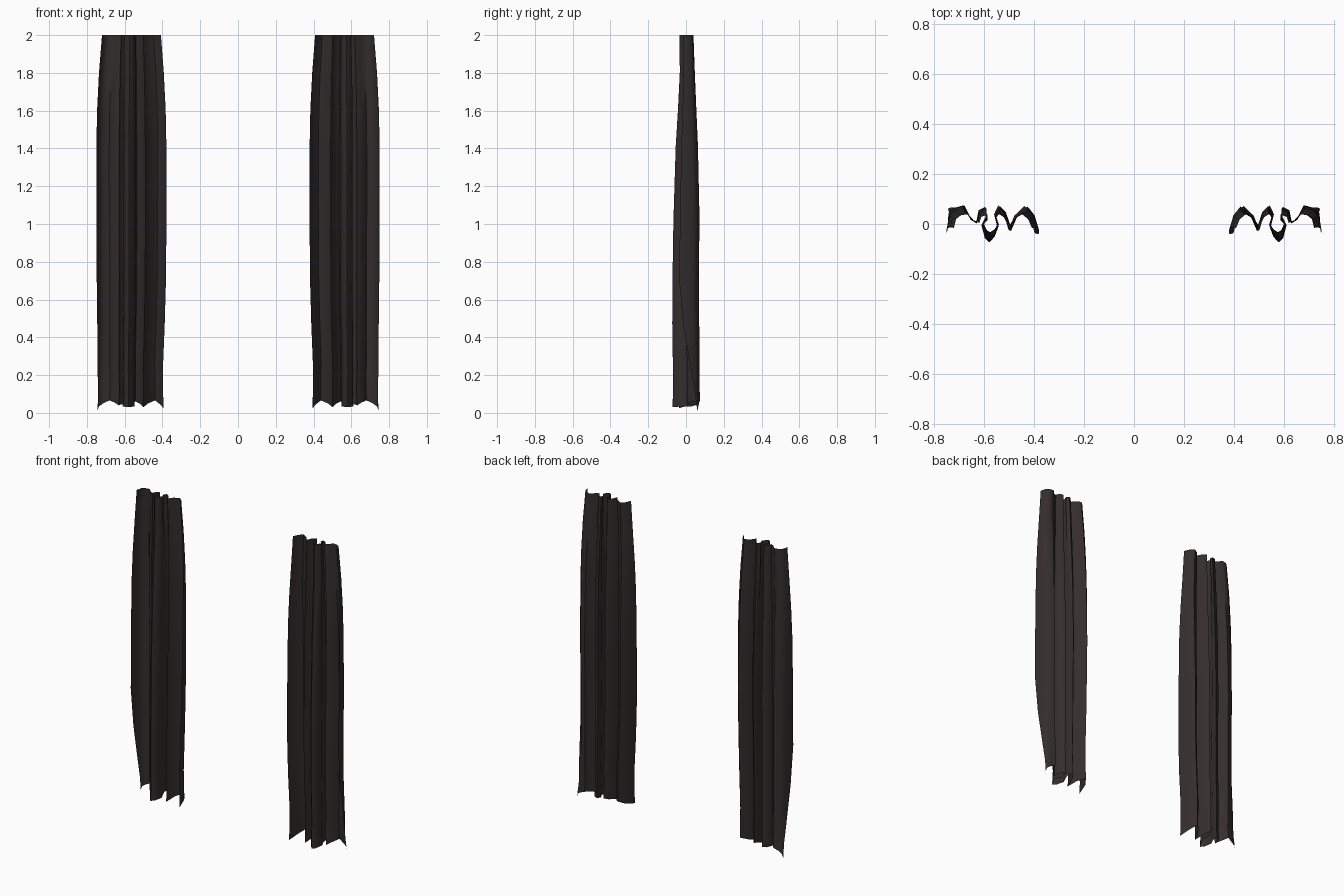
import bpy, bmesh

cloth = bpy.data.materials.new("dark_brown_cloth")
cloth.diffuse_color = (0.034, 0.026, 0.027, 1)

# Pleat cross-section at mid height: x, y and height of the hem at that point
PLEATS = [
    (-.748, -.035, .010), (-.738, .035, .035), (-.715, .066, .050),
    (-.680, .075, .066), (-.652, .020, .055), (-.628, .005, .040),
    (-.618, .055, .045), (-.590, .068, .045), (-.588, .030, .035),
    (-.606, -.005, .035), (-.592, -.055, .032), (-.575, -.072, .032),
    (-.556, -.050, .032), (-.540, -.005, .035), (-.552, .040, .055),
    (-.535, .075, .060), (-.512, .050, .050), (-.490, -.025, .030),
    (-.465, .035, .050), (-.425, .073, .066), (-.397, .035, .045),
    (-.379, -.038, .025)]

# Height, left edge, right edge, pleat depth, depth offset
ROWS = [
    (0.00, -.745, -.395, 1.00, .000), (0.08, -.740, -.396, 0.95, .000),
    (0.20, -.743, -.398, 0.96, .000), (0.45, -.745, -.388, 0.97, -.003),
    (0.70, -.748, -.381, 0.95, -.003), (1.00, -.750, -.379, 0.94, .001),
    (1.40, -.750, -.379, 0.80, .003), (1.60, -.746, -.383, 0.66, .005),
    (1.80, -.736, -.393, 0.54, .006), (2.00, -.720, -.408, 0.50, .002)]


def curtain(name, side):
    bm = bmesh.new()
    x_min, x_max = PLEATS[0][0], PLEATS[-1][0]
    rings = []
    for z, left, right, depth, shift in ROWS:
        ring = []
        for i, (px, py, hem) in enumerate(PLEATS):
            t = (px - x_min) / (x_max - x_min)
            x = left + t * (right - left)
            y = py * depth + shift
            # The outer edge curls backwards toward the hem
            if i < 2:
                y += max(0, 1 - z / .6) * (.095 if i == 0 else .03)
            zz = hem + z * (2 - hem) / 2
            ring.append(bm.verts.new((x * side, y, zz)))
        rings.append(ring)
    for low, high in zip(rings, rings[1:]):
        for i in range(len(low) - 1):
            quad = [low[i], low[i + 1], high[i + 1], high[i]]
            bm.faces.new(quad if side > 0 else quad[::-1])
    mesh = bpy.data.meshes.new(name)
    bm.to_mesh(mesh)
    bm.free()
    mesh.materials.append(cloth)
    obj = bpy.data.objects.new(name, mesh)
    bpy.context.collection.objects.link(obj)
    bpy.ops.object.select_all(action='DESELECT')
    obj.select_set(True)
    bpy.context.view_layer.objects.active = obj
    bpy.ops.object.shade_smooth_by_angle(angle=1.05)


curtain("left_curtain", 1)
curtain("right_curtain", -1)
